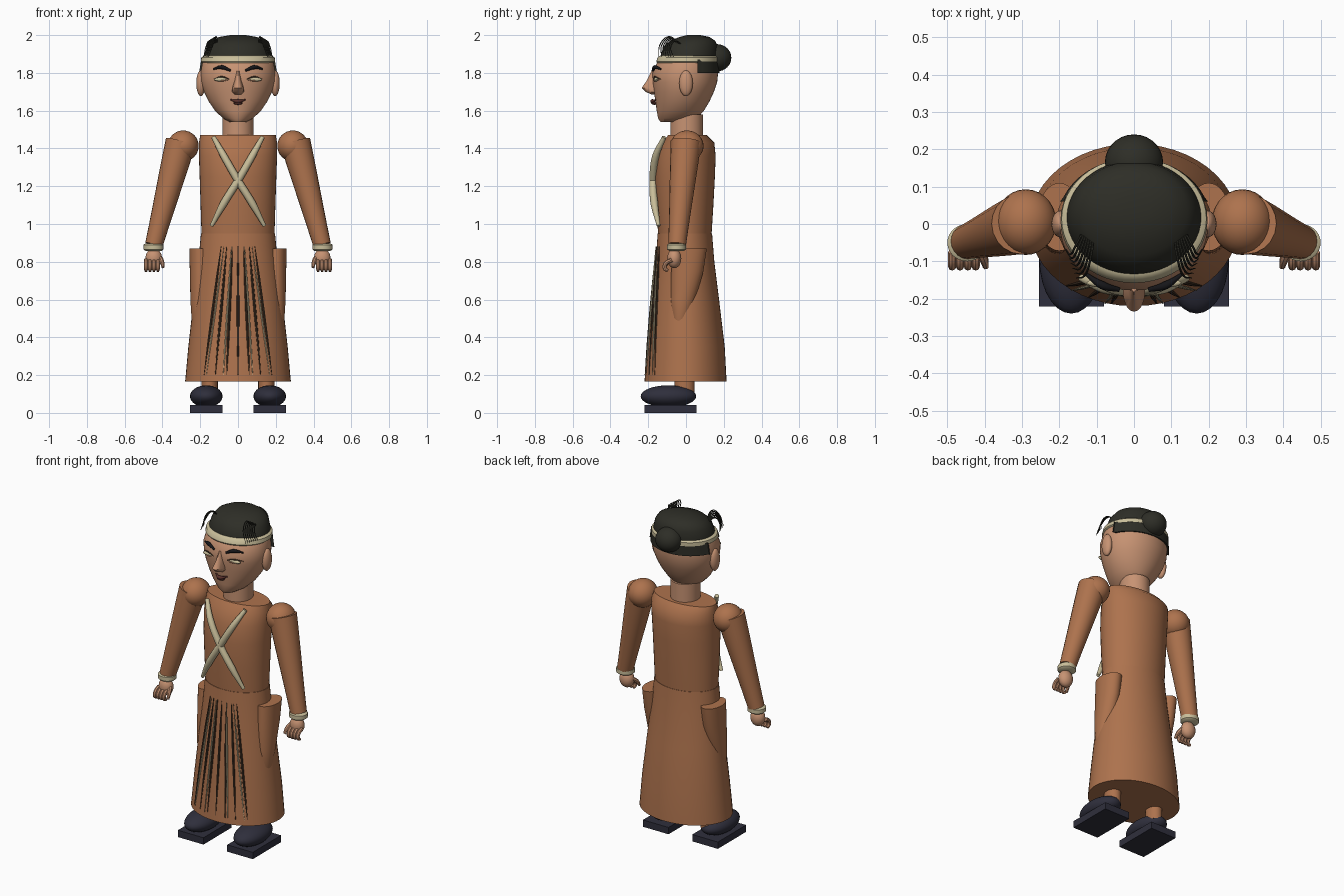
import bpy, bmesh, math
from mathutils import Vector

if "Cube" in bpy.data.objects:
    bpy.data.objects.remove(bpy.data.objects["Cube"])


def material(name, r, g, b):
    m = bpy.data.materials.new(name)
    m.use_nodes = True
    m.diffuse_color = (r, g, b, 1)
    bsdf = m.node_tree.nodes["Principled BSDF"]
    bsdf.inputs["Base Color"].default_value = (r, g, b, 1)
    bsdf.inputs["Roughness"].default_value = 0.8
    return m


ROBE = material("brown cloth", 0.42, 0.17, 0.075)
SKIN = material("skin", 0.57, 0.29, 0.17)
HAIR = material("black hair", 0.027, 0.027, 0.02)
CREAM = material("cream cloth", 0.58, 0.51, 0.32)
SHOE = material("navy shoe", 0.028, 0.028, 0.045)
LIPS = material("dark red lips", 0.1, 0.03, 0.025)
BROW = material("black brow", 0.008, 0.008, 0.01)
FOLD = material("dark fold", 0.06, 0.035, 0.02)
parts = []


def add(name, mesh, mat):
    ob = bpy.data.objects.new(name, mesh)
    bpy.context.collection.objects.link(ob)
    mesh.materials.clear()
    mesh.materials.append(mat)
    parts.append(ob)
    return ob


def from_bmesh(name, bm, mat):
    bmesh.ops.recalc_face_normals(bm, faces=bm.faces)
    mesh = bpy.data.meshes.new(name)
    bm.to_mesh(mesh)
    bm.free()
    return add(name, mesh, mat)


def loft(name, rings, mat, cx=0, n=48, y_min=-9):
    """Stack of ellipses: (z, half width, front y, back y)."""
    bm = bmesh.new()
    loops = []
    for z, rx, yf, yb in rings:
        ring = []
        for i in range(n):
            a = math.tau * i / n
            y = (yf + yb) / 2 + (yb - yf) / 2 * math.sin(a)
            ring.append(bm.verts.new((cx + rx * math.cos(a), max(y, y_min), z)))
        loops.append(ring)
    for lo, hi in zip(loops, loops[1:]):
        for i in range(n):
            j = (i + 1) % n
            bm.faces.new((lo[i], lo[j], hi[j], hi[i]))
    bm.faces.new(loops[0][::-1])
    bm.faces.new(loops[-1])
    return from_bmesh(name, bm, mat)


def ball(name, centre, radii, mat):
    bm = bmesh.new()
    bmesh.ops.create_uvsphere(bm, u_segments=28, v_segments=16, radius=1)
    for v in bm.verts:
        v.co = Vector(c + r * p for c, r, p in zip(centre, radii, v.co))
    return from_bmesh(name, bm, mat)


def box(name, centre, size, mat):
    bm = bmesh.new()
    bmesh.ops.create_cube(bm, size=1)
    for v in bm.verts:
        v.co = Vector(c + s * p for c, s, p in zip(centre, size, v.co))
    return from_bmesh(name, bm, mat)


def tube(name, points, radii, mat, res=4):
    """Round bar through the points, with one radius per point."""
    cu = bpy.data.curves.new(name, "CURVE")
    cu.dimensions = "3D"
    cu.bevel_depth = 1
    cu.bevel_resolution = res
    cu.use_fill_caps = True
    cu.resolution_u = 6
    sp = cu.splines.new("BEZIER")
    sp.bezier_points.add(len(points) - 1)
    for bp, p, r in zip(sp.bezier_points, points, radii):
        bp.co, bp.radius = p, r
        bp.handle_left_type = bp.handle_right_type = "AUTO"
    tmp = bpy.data.objects.new(name + " path", cu)
    bpy.context.collection.objects.link(tmp)
    deps = bpy.context.evaluated_depsgraph_get()
    mesh = bpy.data.meshes.new_from_object(tmp.evaluated_get(deps))
    bpy.data.objects.remove(tmp)
    return add(name, mesh, mat)


# Robe
skirt = [(.165, .28, -.22, .215), (.35, .263, -.205, .205), (.6, .235, -.18, .175),
         (.8, .21, -.16, .15), (.95, .196, -.15, .138)]
loft("skirt", skirt, ROBE)
loft("torso", [(.94, .193, -.147, .135), (1.1, .198, -.158, .145), (1.25, .203, -.163, .153),
               (1.36, .207, -.152, .157), (1.43, .207, -.125, .15), (1.47, .2, -.095, .11)], ROBE)
loft("neck", [(1.45, .083, -.083, .09), (1.58, .083, -.083, .09)], SKIN)

# Skirt folds and hanging cords
def skirt_front(x, z):
    t = (.95 - z) / .785
    rx, ry, cy = .196 + .084 * t, .144 + .073 * t, -.006 + .004 * t
    return cy - ry * math.sqrt(1 - (x / rx) ** 2)


def hanging(name, top, bottom, r, mat, gap):
    pts = []
    for k in range(5):
        t = k / 4
        x, z = top + (bottom - top) * t, .88 - .68 * t
        pts.append((x, skirt_front(x, z) - gap, z))
    tube(name, pts, [r * .3, r, r * 1.2, r, r * .3], mat, 2)


for i in range(-3, 4):
    hanging("skirt_fold", i * .03, i * .06, .006, FOLD, .001)
for s in (-1, 1):
    for i in (1, 2):
        hanging("skirt_cord", s * (i * .04 - .005), s * (i * .09 - .012), .004, CREAM, .006)

# Crossed chest straps
for s in (-1, 1):
    tube("chest_strap", [(s * .13, -.115, 1.46), (s * .075, -.16, 1.36), (0, -.174, 1.23),
                         (-s * .075, -.168, 1.11), (-s * .14, -.145, .99)],
         [.012, .019, .02, .02, .01], CREAM)

# Head and face
loft("head", [(1.54, .045, -.135, .02), (1.56, .08, -.148, .06), (1.6, .122, -.155, .095),
              (1.65, .156, -.162, .125), (1.7, .18, -.17, .148), (1.75, .195, -.176, .165),
              (1.8, .198, -.178, .17), (1.85, .19, -.155, .168), (1.89, .176, -.125, .16)], SKIN)
loft("nose", [(1.685, .018, -.18, -.13), (1.7, .031, -.215, -.12), (1.72, .03, -.235, -.12),
              (1.76, .018, -.207, -.12), (1.81, .01, -.182, -.12)], SKIN, n=20)
tube("upper_lip", [(-.04, -.158, 1.658), (0, -.178, 1.65), (.04, -.158, 1.658)],
     [.003, .011, .003], LIPS)
ball("lower_lip", (0, -.167, 1.64), (.024, .018, .009), LIPS)
for s in (-1, 1):
    ball("ear", (s * .197, 0, 1.745), (.024, .036, .068), SKIN)
    ball("eye", (s * .085, -.158, 1.765), (.042, .012, .011), CREAM)
    for dz in (.012, -.008):
        tube("eyelid", [(s * .042, -.17, 1.765), (s * .085, -.167, 1.767 + dz),
                        (s * .13, -.135, 1.767)], [.002, .004, .002], SKIN if dz < 0 else FOLD)
    tube("eyebrow", [(s * .04, -.176, 1.812), (s * .085, -.164, 1.83), (s * .13, -.133, 1.82)],
         [.006, .011, .004], BROW)

# Hair, bun and headband
loft("hair_cap", [(1.875, .183, -.138, .168), (1.9, .178, -.132, .17), (1.94, .166, -.118, .167),
                  (1.97, .143, -.085, .155), (1.99, .1, -.035, .125), (2, .04, .005, .075)], HAIR)
loft("hair_back", [(1.8, .206, -.17, .177), (1.87, .195, -.15, .177)], HAIR, y_min=.06)
ball("hair_bun", (0, .165, 1.88), (.078, .075, .072), HAIR)
loft("headband", [(1.852, .186, -.153, .168), (1.86, .197, -.158, .178),
                  (1.882, .194, -.15, .178), (1.892, .178, -.135, .168)], CREAM)

# Loose side locks
for s in (-1, 1):
    for i in range(7):
        d = i * .013
        tube("loose_lock", [(s * (.11 + d * .4), -.045 + d * .2, 1.955),
                            (s * (.115 + d * .5), -.085 + d * .4, 1.992 - d * .3),
                            (s * (.13 + d * .5), -.135 + d * .7, 1.955 - d * .2),
                            (s * (.155 + d * .35), -.145 + d, 1.885)],
             [.003, .003, .003, .001], HAIR, 1)

# Arms, hands, hip panels, legs and shoes
panel = [(.45, .035, -.06, 0), (.5, .046, -.075, .015), (.6, .052, -.082, .05),
         (.75, .055, -.078, .092), (.87, .058, -.072, .11)]
for s in (-1, 1):
    ball("shoulder", (s * .29, .005, 1.413), (.082, .088, .082), ROBE)
    tube("arm", [(s * .303, 0, 1.435), (s * .445, -.047, .89)], [.081, .047], ROBE, 8)
    loft("bracelet", [(.858, .043, -.09, -.01), (.866, .053, -.1, 0), (.89, .053, -.1, 0),
                      (.898, .043, -.09, -.01)], CREAM, cx=s * .447, n=28)
    ball("hand", (s * .446, -.062, .818), (.044, .037, .052), SKIN)
    for i in range(4):
        x = s * (.424 + i * .021)
        tube("finger", [(x, -.075, .81), (x, -.108, .79), (x, -.112, .765), (x, -.095, .752)],
             [.011, .011, .011, .008], SKIN, 2)
    tube("thumb", [(s * .415, -.065, .825), (s * .402, -.095, .8), (s * .397, -.115, .77)],
         [.013, .012, .008], SKIN, 2)
    loft("hip_panel", panel, ROBE, cx=s * .2, n=32)
    loft("ankle", [(.09, .043, -.06, .045), (.2, .043, -.06, .045)], ROBE, cx=s * .15, n=24)
    ball("shoe_upper", (s * .168, -.093, .088), (.086, .147, .058), SHOE)
    box("shoe_sole", (s * .168, -.083, .021), (.174, .275, .042), SHOE)

# Smooth shading with crisp edges kept
bpy.ops.object.select_all(action="DESELECT")
for ob in parts:
    ob.select_set(True)
bpy.context.view_layer.objects.active = parts[0]
bpy.ops.object.shade_smooth_by_angle(angle=math.radians(40))
